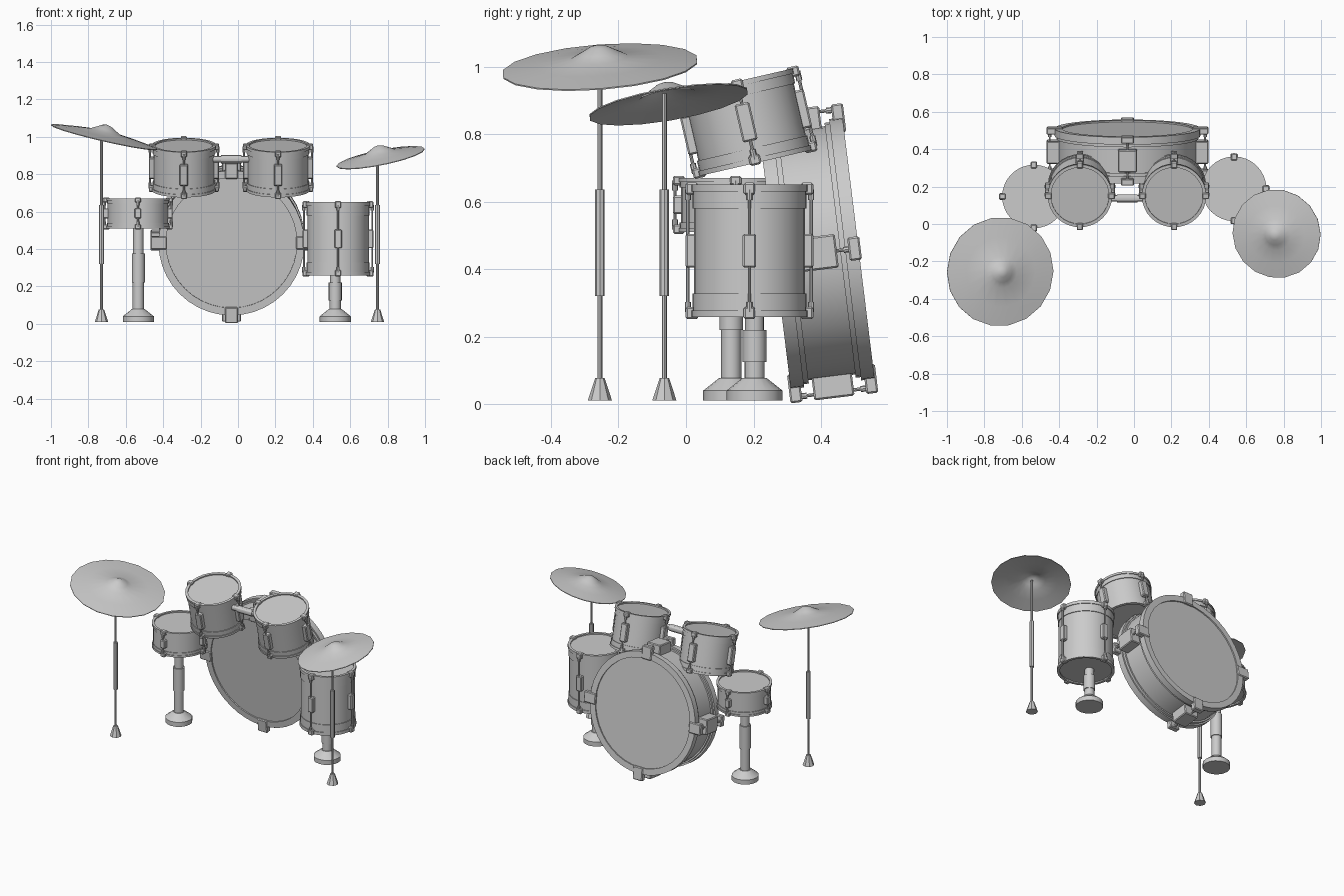
import bpy, bmesh
from math import radians, pi
from mathutils import Matrix, Vector

cube = bpy.data.objects.get("Cube")
if cube:
    bpy.data.objects.remove(cube)

GREY = (0.6, 0.6, 0.6, 1)
grey = bpy.data.materials.new("plain grey")
grey.use_nodes = True
grey.diffuse_color = GREY
grey.node_tree.nodes["Principled BSDF"].inputs["Base Color"].default_value = GREY


def finish(name, bm, matrix, smooth=True):
    bmesh.ops.recalc_face_normals(bm, faces=bm.faces)
    mesh = bpy.data.meshes.new(name)
    bm.to_mesh(mesh)
    bm.free()
    mesh.materials.append(grey)
    obj = bpy.data.objects.new(name, mesh)
    bpy.context.collection.objects.link(obj)
    obj.matrix_world = matrix
    if smooth:
        bpy.ops.object.select_all(action='DESELECT')
        obj.select_set(True)
        bpy.context.view_layer.objects.active = obj
        bpy.ops.object.shade_smooth_by_angle(angle=radians(30))
    return obj


def lathe(name, profile, sides, matrix, smooth=True):
    """Turn a (radius, height) profile about local z."""
    bm = bmesh.new()
    verts = [bm.verts.new((r, 0, z)) for r, z in profile]
    edges = [bm.edges.new(pair) for pair in zip(verts, verts[1:])]
    bmesh.ops.spin(bm, geom=verts + edges, cent=(0, 0, 0), axis=(0, 0, 1),
                   angle=2 * pi, steps=sides)
    bmesh.ops.remove_doubles(bm, verts=bm.verts, dist=0.0002)
    return finish(name, bm, matrix, smooth)


def add_box(bm, turn, r0, r1, width, z0, z1):
    """Bevelled box between two radii and two heights, turned about z."""
    place = turn @ Matrix.Translation(((r0 + r1) / 2, 0, (z0 + z1) / 2))
    size = Matrix.Diagonal((r1 - r0, width, z1 - z0, 1))
    made = bmesh.ops.create_cube(bm, size=1, matrix=place @ size)
    edges = {e for v in made["verts"] for e in v.link_edges}
    bmesh.ops.bevel(bm, geom=list(edges), offset=0.005, segments=1, affect='EDGES')


def drum(name, centre, tilt, radius, half, lip, band, inner, lug, clamp, sides=32):
    """Shell with hoops and inset heads, plus four tension rods with lugs.
    lug = (width, height, reach); clamp = (width, height)."""
    matrix = Matrix.Translation(centre) @ Matrix.Rotation(radians(tilt), 4, 'X')
    body = radius * 0.95
    top = [(body, half - band), (radius * 0.975, half - band),
           (radius * 0.975, half - lip), (radius, half - lip),
           (radius, half), (inner, half), (inner, half - 0.008), (0, half - 0.008)]
    bottom = [(r, -z) for r, z in reversed(top)]
    lathe(name + "_shell", bottom + top, sides, matrix)

    bm = bmesh.new()
    width, height, reach = lug
    for i in range(4):
        turn = Matrix.Rotation(i * pi / 2, 4, 'Z')
        add_box(bm, turn, body - 0.01, radius + reach, width, -height / 2, height / 2)
        rod = turn @ Matrix.Translation((radius + reach * 0.6, 0, 0))
        bmesh.ops.create_cone(bm, cap_ends=True, segments=8, radius1=0.005, radius2=0.005,
                              depth=2 * half, matrix=rod)
        for s in (-1, 1):
            ends = sorted((s * (half + 0.006), s * (half - clamp[1])))
            add_box(bm, turn, inner - 0.004, radius + reach, clamp[0], *ends)
            tip = rod @ Matrix.Translation((0, 0, s * (half - clamp[1])))
            bmesh.ops.create_cone(bm, cap_ends=True, segments=8, radius1=0.009,
                                  radius2=0.009, depth=0.03, matrix=tip)
    finish(name + "_lugs", bm, matrix)


# Drums
drum("bass_drum", (-0.035, 0.387, 0.447), 97, 0.39, 0.125, 0.04, 0.055, 0.35,
     (0.1, 0.12, 0.042), (0.07, 0.03), 40)
for side, x in (("right", -0.289), ("left", 0.214)):
    drum(side + "_tom", (x, 0.178, 0.835), 13, 0.172, 0.124, 0.015, 0.045, 0.155,
         (0.045, 0.115, 0.016), (0.034, 0.025))
drum("floor_tom", (0.535, 0.188, 0.454), 0, 0.173, 0.196, 0.02, 0.07, 0.156,
     (0.04, 0.1, 0.016), (0.034, 0.03))
drum("snare_drum", (-0.535, 0.147, 0.59), 0, 0.17, 0.08, 0.012, 0.028, 0.155,
     (0.035, 0.055, 0.016), (0.034, 0.022))


# Pedestals under the snare and the floor tom
def pedestal(name, x, y, low, high, top):
    lathe(name, [(0, 0.01), (0.083, 0.01), (0.083, 0.04), (0.035, 0.078), (0.03, 0.078),
                 (0.03, low), (0.035, low), (0.035, high), (0.028, high),
                 (0.028, top), (0, top)], 16, Matrix.Translation((x, y, 0)))


pedestal("snare_pedestal", -0.533, 0.134, 0.22, 0.375, 0.53)
pedestal("floor_tom_pedestal", 0.52, 0.203, 0.125, 0.22, 0.28)

# Bar joining the two toms
bar = [(0, -0.1), (0.017, -0.1), (0.017, -0.055), (0.022, -0.055)]
lathe("tom_bar", bar + [(r, -z) for r, z in reversed(bar)], 12,
      Matrix.Translation((-0.037, 0.137, 0.88)) @ Matrix.Rotation(pi / 2, 4, 'Y'))


# Cymbals on their stands
def cymbal(name, centre, normal, radius, foot):
    tilt = Vector((0, 0, 1)).rotation_difference(Vector(normal)).to_matrix().to_4x4()
    upper = [(0, 0.066), (0.025, 0.06), (0.055, 0.043), (0.085, 0.027),
             (radius * 0.65, 0.015), (radius, 0)]
    lower = [(r, z - 0.004) for r, z in reversed(upper)]
    lathe(name, upper + lower, 18, Matrix.Translation(centre) @ tilt)
    lathe(name + "_stand", [(0, 0.01), (0.036, 0.01), (0.014, 0.077), (0.007, 0.077),
                            (0.007, 0.32), (0.014, 0.32), (0.014, 0.635), (0.007, 0.635),
                            (0.007, centre[2] + 0.03), (0, centre[2] + 0.03)],
          8, Matrix.Translation((*foot, 0)))


cymbal("right_cymbal", (-0.715, -0.255, 1.0), (0.23, -0.077, 1), 0.292, (-0.73, -0.255))
cymbal("left_cymbal", (0.762, -0.052, 0.89), (-0.2, -0.17, 1), 0.24, (0.746, -0.064))
